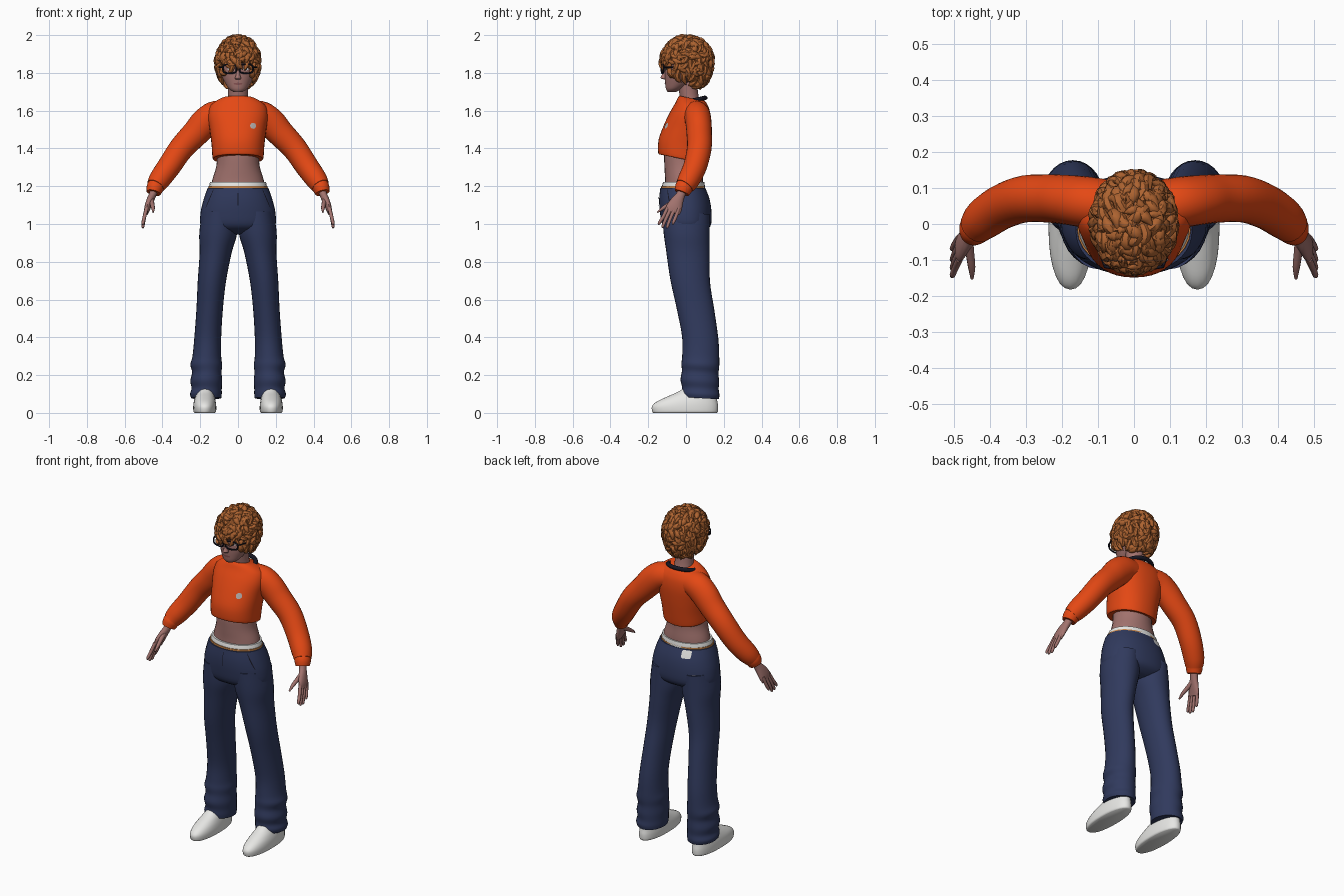
import bpy, bmesh, math, random
from mathutils import Vector
from mathutils.bvhtree import BVHTree

random.seed(4)
if "Cube" in bpy.data.objects:
    bpy.data.objects.remove(bpy.data.objects["Cube"])


def material(name, *rgb):
    m = bpy.data.materials.new(name)
    m.use_nodes = True
    m.diffuse_color = (*rgb, 1)
    for n in m.node_tree.nodes:
        if n.type == "BSDF_PRINCIPLED":
            n.inputs["Base Color"].default_value = (*rgb, 1)
            n.inputs["Roughness"].default_value = 0.8
    return m


SKIN = material("skin", 0.36, 0.17, 0.155)
LIP = material("lip", 0.25, 0.09, 0.09)
HAIR = material("copper_hair", 0.42, 0.125, 0.03)
ORANGE = material("orange_knit", 0.78, 0.065, 0.007)
NAVY = material("navy_denim", 0.03, 0.042, 0.11)
DARK = material("near_black", 0.008, 0.008, 0.016)
WHITE = material("white", 0.8, 0.8, 0.78)
GREY = material("grey_patch", 0.48, 0.44, 0.43)
TAN = material("tan_trim", 0.55, 0.22, 0.06)


def spline(rows, steps):
    """Smooth interpolation through tuples."""
    out = []
    for i in range(len(rows) - 1):
        a, b, c, d = (rows[max(i - 1, 0)], rows[i], rows[i + 1],
                      rows[min(i + 2, len(rows) - 1)])
        for s in range(steps):
            t = s / steps
            out.append([q + t * (r - p + t * (2*p - 5*q + 4*r - s4 + t * (3*(q - r) + s4 - p))) / 2
                        for p, q, r, s4 in zip(a, b, c, d)])
    return out + [list(rows[-1])]


def loft(bm, rings, path=False, sides=28, steps=4, slope=0.0, power=1.0):
    """Rings are (x, y, z, half width, half depth), level or square to their path."""
    rings = spline(rings, steps)
    centres = [Vector(r[:3]) for r in rings]
    loops = []
    for i, r in enumerate(rings):
        u, v = Vector((1, 0, 0)), Vector((0, 1, 0))
        if path:
            t = (centres[min(i + 1, len(rings) - 1)] - centres[max(i - 1, 0)]).normalized()
            v = t.cross(u).normalized()
            u = t.cross(v)
        loop = []
        for k in range(sides):
            a = math.tau * k / sides
            c, s = (math.copysign(abs(f) ** power, f) for f in (math.cos(a), math.sin(a)))
            p = centres[i] + u * c * r[3] + v * s * r[4]
            p.z += slope * s * r[4]
            loop.append(bm.verts.new(p))
        loops.append(loop)
    for p, q in zip(loops, loops[1:]):
        for k in range(sides):
            n = (k + 1) % sides
            bm.faces.new((p[k], p[n], q[n], q[k]))
    bm.faces.new(loops[0][::-1])
    bm.faces.new(loops[-1])


def finish(name, bm, mat, recalc=True):
    if recalc:
        bmesh.ops.recalc_face_normals(bm, faces=bm.faces[:])
    me = bpy.data.meshes.new(name)
    bm.to_mesh(me)
    bm.free()
    me.materials.append(mat)
    ob = bpy.data.objects.new(name, me)
    bpy.context.collection.objects.link(ob)
    bpy.ops.object.select_all(action="DESELECT")
    ob.select_set(True)
    bpy.context.view_layer.objects.active = ob
    bpy.ops.object.shade_smooth_by_angle(angle=math.radians(50))
    return ob


def part(name, rings, mat, **kw):
    bm = bmesh.new()
    loft(bm, rings, **kw)
    return finish(name, bm, mat)


def body(rows):
    """(z, front, back, half width) to level rings."""
    return [(0, (f + b) / 2, z, w, (b - f) / 2) for z, f, b, w in rows]


def flip(rings, s):
    return [(r[0] * s, *r[1:]) for r in rings]


def ball(name, centre, size, mat):
    bm = bmesh.new()
    bmesh.ops.create_uvsphere(bm, u_segments=16, v_segments=10, radius=1)
    for v in bm.verts:
        v.co = Vector(centre) + v.co * Vector(size)
    return finish(name, bm, mat)


def patch(name, target, x, z, w, h, mat, face=-1, lift=0.003, tilt=0.0, power=1.0):
    """Thin plate draped on the front (-1) or back (+1) of a part."""
    src = bmesh.new()
    src.from_mesh(target.data)
    tree = BVHTree.FromBMesh(src)
    src.free()
    bm = bmesh.new()
    rings = []
    for f in (1, 0.5):
        ring = []
        for k in range(20):
            a = math.tau * k / 20
            c, s = (math.copysign(abs(q) ** power, q) * f for q in (math.cos(a), math.sin(a)))
            px = x + c * w * math.cos(tilt) - s * h * math.sin(tilt)
            pz = z + c * w * math.sin(tilt) + s * h * math.cos(tilt)
            hit = tree.ray_cast(Vector((px, face, pz)), Vector((0, -face, 0)))[0]
            y = hit.y if hit else 0
            ring.append(bm.verts.new((px, y + face * lift, pz)))
        rings.append(ring)
    for k in range(20):
        n = (k + 1) % 20
        bm.faces.new((rings[0][k], rings[0][n], rings[1][n], rings[1][k]))
    bm.faces.new(rings[1])
    bm.normal_update()
    for f in bm.faces:
        if f.normal.y * face < 0:
            f.normal_flip()
    return finish(name, bm, mat, recalc=False)


def wire(name, points, radius, mat, cyclic=False):
    cu = bpy.data.curves.new(name, "CURVE")
    cu.dimensions = "3D"
    cu.bevel_depth = radius
    cu.bevel_resolution = 2
    sp = cu.splines.new("POLY")
    sp.points.add(len(points) - 1)
    for p, co in zip(sp.points, points):
        p.co = (*co, 1)
    sp.use_cyclic_u = cyclic
    cu.materials.append(mat)
    bpy.context.collection.objects.link(bpy.data.objects.new(name, cu))


# Head, neck and face
head = part("head", body([(1.70, -.098, -.05, .025), (1.715, -.106, -.02, .047),
                          (1.745, -.11, .03, .068), (1.78, -.112, .07, .085),
                          (1.82, -.112, .095, .092), (1.87, -.112, .11, .095),
                          (1.93, -.09, .11, .085), (1.97, -.04, .06, .04)]), SKIN)
part("neck", [(0, .035, 1.6, .065, .055), (0, .018, 1.67, .053, .05), (0, .005, 1.76, .055, .052)], SKIN)
part("nose", [(0, -.108, 1.765, .012, .008), (0, -.118, 1.773, .016, .017),
              (0, -.114, 1.79, .011, .014), (0, -.108, 1.825, .009, .008)], SKIN, sides=12)
patch("lips", head, 0, 1.742, .024, .006, LIP)
for s, side in ((1, "left"), (-1, "right")):
    ball(side + "_ear", (s * .094, .01, 1.8), (.012, .02, .03), SKIN)
    patch(side + "_eye", head, s * .04, 1.82, .016, .007, WHITE)
    patch(side + "_iris", head, s * .04, 1.82, .007, .007, DARK, lift=.005)
    rim = []
    for k in range(28):
        a = math.tau * k / 28
        c, d = (math.copysign(abs(f) ** .7, f) for f in (math.cos(a), math.sin(a)))
        rim.append((s * (.044 + .036 * c), -.124 + .006 * c, 1.822 + .024 * d))
    wire(side + "_glasses_rim", rim, .0045, DARK, True)
    wire(side + "_glasses_arm", [(s * .08, -.118, 1.83), (s * .098, -.07, 1.83), (s * .1, .02, 1.825)], .004, DARK)
wire("glasses_bridge", [(-.009, -.13, 1.828), (.009, -.13, 1.828)], .004, DARK)


# Curly hair: a cap with many short locks
def hairline(y):
    return 1.85 if y < -.065 else 1.79 if y < .025 else 1.74


def scalp(n, grow=1.0):
    rz = .122 if n.z > 0 else .15
    return Vector((n.x * .104, n.y * .125, n.z * rz)) * grow + Vector((0, .005, 1.86))


bm = bmesh.new()
bmesh.ops.create_uvsphere(bm, u_segments=32, v_segments=20, radius=1)
for v in bm.verts:
    v.co = scalp(v.co)
bmesh.ops.delete(bm, geom=[f for f in bm.faces if f.calc_center_median().z < hairline(f.calc_center_median().y)],
                 context="FACES")
finish("hair_cap", bm, HAIR)

bm = bmesh.new()
count = 330
for i in range(count):
    nz = 1 - 2 * (i + .5) / count
    a = i * 2.39996
    r = math.sqrt(1 - nz * nz)
    n = Vector((r * math.cos(a), r * math.sin(a), nz))
    if scalp(n).z < hairline(scalp(n).y):
        continue
    spin = Vector([random.uniform(-1, 1) for _ in range(3)])
    along = (spin + Vector((0, 0, -.7))).cross(n).cross(n) * -1
    along.normalize()
    turn = n.cross(along) * random.uniform(-.2, .2)
    w = random.uniform(.014, .019)
    pts = [scalp((n + along * t + turn * b).normalized(), g)
           for t, b, g in ((-.1, 0, .96), (.1, .8, 1.06), (.26, .4, 1.09), (.4, -.6, random.uniform(1.05, 1.16)))]
    loft(bm, [(*p, w * k, w * k) for p, k in zip(pts, (.8, 1, .75, .12))], path=True, sides=7, steps=2)
finish("hair_curls", bm, HAIR)

# Cropped sweater
sweater = part("sweater_body", body([(1.345, -.138, .1, .128), (1.352, -.147, .105, .135),
                                     (1.42, -.145, .115, .14), (1.5, -.117, .125, .15),
                                     (1.57, -.085, .13, .16), (1.62, -.058, .125, .15),
                                     (1.65, -.045, .112, .115), (1.665, -.035, .1, .085)]),
               ORANGE, slope=-.2, sides=40, power=.9)
wire("collar", [(.083 * math.cos(math.tau * k / 32), .032 + .07 * math.sin(math.tau * k / 32),
                 1.652 + .016 * math.sin(math.tau * k / 32)) for k in range(32)], .012, DARK, True)
patch("chest_badge", sweater, .08, 1.52, .016, .016, GREY)

# Midriff and waistband
part("midriff", body([(1.15, -.115, .09, .15), (1.23, -.111, .09, .137), (1.3, -.114, .085, .116),
                      (1.37, -.115, .088, .11), (1.44, -.1, .09, .11)]), SKIN)
part("underwear_band", body([(1.17, -.128, .1, .156), (1.2, -.127, .1, .153), (1.222, -.122, .097, .148)]), WHITE)
part("waist_trim", body([(1.17, -.133, .1, .159), (1.2, -.131, .1, .157)]), TAN)

# Trousers
hips = part("trouser_hips", body([(1.19, -.136, .103, .161), (1.13, -.142, .125, .182), (1.06, -.138, .135, .198),
                                  (.99, -.122, .13, .196), (.955, -.07, .09, .14), (.945, -.03, .05, .06)]),
            NAVY, sides=40, power=.92)
patch("fly_seam", hips, 0, 1.13, .002, .045, DARK)
patch("back_label", hips, -.075, 1.165, .027, .022, WHITE, face=1, power=.4)
patch("back_pocket_patch", hips, -.13, 1.03, .03, .025, GREY, face=1)
leg = [(.1, 0, 1.06, .09, .125), (.105, .003, .95, .1, .122), (.118, .01, .85, .085, .115),
       (.138, .022, .7, .075, .105), (.15, .05, .55, .07, .1), (.16, .075, .4, .071, .096),
       (.165, .078, .3, .076, .098), (.168, .076, .255, .084, .1), (.165, .075, .215, .078, .097),
       (.168, .073, .17, .084, .102), (.166, .076, .13, .08, .097), (.17, .077, .1, .084, .1),
       (.168, .077, .078, .08, .096)]
shoe = [(.176, -.005, 0, .054, .168), (.176, -.005, .008, .06, .174), (.176, -.005, .035, .061, .175),
        (.176, .006, .06, .058, .16), (.175, .03, .085, .052, .132), (.173, .055, .11, .045, .1),
        (.172, .07, .14, .04, .07)]

# Sleeves and hands
sleeve = [(.07, .055, 1.585, .07, .065), (.125, .06, 1.573, .077, .07), (.175, .066, 1.535, .078, .069),
          (.225, .07, 1.48, .072, .067), (.3, .07, 1.4, .066, .065), (.365, .048, 1.305, .062, .062),
          (.415, .015, 1.235, .057, .058), (.437, -.008, 1.2, .048, .05)]
cuff = [(.43, -.002, 1.21, .044, .046), (.44, -.012, 1.19, .045, .047), (.447, -.022, 1.165, .038, .04)]
palm = [(.437, -.008, 1.2, .022, .025), (.452, -.028, 1.155, .02, .024), (.467, -.047, 1.12, .019, .034),
        (.48, -.063, 1.085, .016, .042), (.486, -.072, 1.06, .011, .038)]
tips = [(-.103, -.142, .995), (-.083, -.122, .98), (-.063, -.098, .978), (-.043, -.068, .997)]

for s, side in ((1, "left"), (-1, "right")):
    part(side + "_trouser_leg", flip(leg, s), NAVY, slope=-.06)
    patch(side + "_pocket_seam", hips, s * .15, 1.135, .002, .055, DARK, tilt=s * .4)
    part(side + "_shoe", flip(shoe, s), WHITE, power=.9)
    part(side + "_sleeve", flip(sleeve, s), ORANGE, path=True)
    part(side + "_cuff", flip(cuff, s), ORANGE, path=True)
    bm = bmesh.new()
    loft(bm, flip(palm, s), path=True, sides=16)
    for y0, y1, z1 in tips:
        loft(bm, flip([(.484, y0 + .005, 1.085, .01, .01), (.496, (y0 + y1) / 2, 1.035, .0095, .0095),
                       (.503, y1, z1 + .01, .008, .008), (.503, y1, z1, .003, .003)], s), path=True, sides=10)
    loft(bm, flip([(.46, -.04, 1.135, .014, .016), (.455, -.08, 1.11, .012, .013),
                   (.45, -.12, 1.085, .01, .01), (.449, -.152, 1.062, .004, .004)], s), path=True, sides=10)
    finish(side + "_hand", bm, SKIN)
